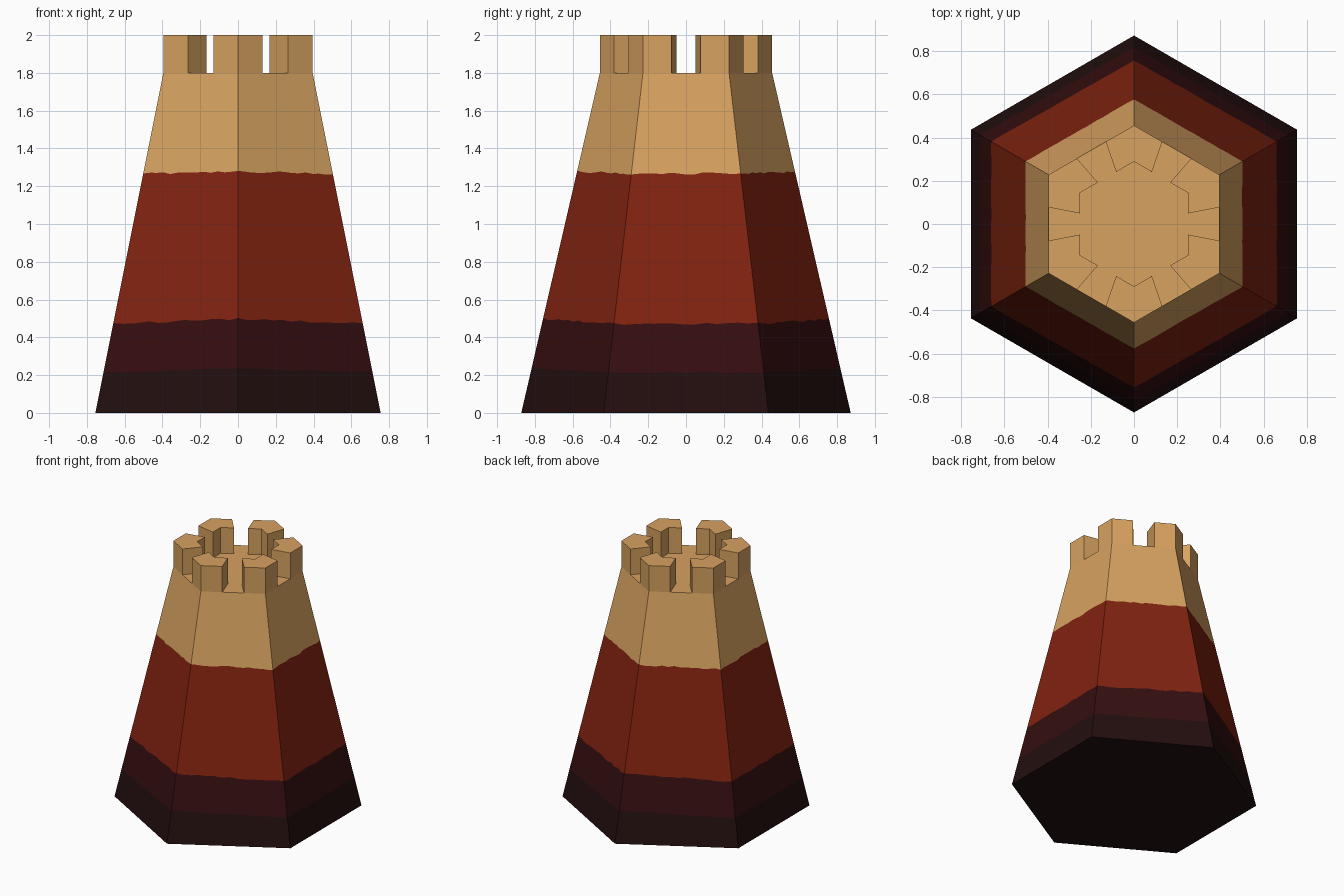
import bpy, bmesh, math, random
from mathutils import Vector

if "Cube" in bpy.data.objects:
    bpy.data.objects.remove(bpy.data.objects["Cube"])

random.seed(4)
R_BASE, R_TOP, Z_ROOF, Z_TOP = 0.872, 0.456, 1.8, 2.0
SEG = 14  # pieces per side along the uneven colour edges


def material(name, rgb):
    m = bpy.data.materials.new(name)
    m.diffuse_color = (*rgb, 1)
    m.use_nodes = True
    m.node_tree.nodes["Principled BSDF"].inputs["Base Color"].default_value = m.diffuse_color
    return m


sand = material("sandstone", (0.68, 0.36, 0.118))
red = material("brick_red", (0.22, 0.0165, 0.005))
maroon = material("dark_maroon", (0.036, 0.0044, 0.005))
black = material("near_black", (0.017, 0.0046, 0.0046))


def finish(bm, name, mats):
    bmesh.ops.recalc_face_normals(bm, faces=bm.faces)
    me = bpy.data.meshes.new(name)
    bm.to_mesh(me)
    bm.free()
    for m in mats:
        me.materials.append(m)
    ob = bpy.data.objects.new(name, me)
    bpy.context.collection.objects.link(ob)
    return ob


def polar(r, deg, z=0.0):
    a = math.radians(deg)
    return Vector((r * math.cos(a), r * math.sin(a), z))


# Tapered hexagonal tower: rows of points on the flat sides, one band per colour
bm = bmesh.new()
rows = []
# (height, lift towards the front and back corners, unevenness)
for z0, lift, rough in [(0, 0, 0), (0.214, 0.022, 0.003), (0.472, 0.026, 0.006),
                        (1.266, 0.01, 0.006), (Z_ROOF, 0, 0)]:
    row = []
    for side in range(6):
        a = polar(1, 30 + 60 * side)
        b = polar(1, 90 + 60 * side)
        for i in range(SEG):
            p = a.lerp(b, i / SEG)
            z = z0 + lift * max(0, (abs(p.y) - 0.5) / 0.5) + random.uniform(-rough, rough)
            r = R_BASE + (R_TOP - R_BASE) * z / Z_ROOF
            row.append(bm.verts.new((p.x * r, p.y * r, z)))
    rows.append(row)
n = 6 * SEG
for band in range(4):
    lo, hi = rows[band], rows[band + 1]
    for i in range(n):
        j = (i + 1) % n
        bm.faces.new((lo[i], lo[j], hi[j], hi[i])).material_index = band
bm.faces.new(rows[0][::-1])
finish(bm, "tower_body", [black, maroon, red, sand])

# Roof floor and six corner merlons with radial gaps in the middle of each side
bm = bmesh.new()
AP_OUT, AP_IN = R_TOP * math.cos(math.pi / 6), 0.25
R_IN = AP_IN / math.cos(math.pi / 6)


def gap_point(apothem, half, side_deg, sign, z):
    return polar(apothem, side_deg, z) + polar(half * sign, side_deg + 90)


floor = []
for k in range(6):
    c = 30 + 60 * k  # corner direction
    outline = lambda z: [bm.verts.new(p) for p in (
        gap_point(AP_IN, 0.049, c - 30, 1, z),
        gap_point(AP_OUT, 0.077, c - 30, 1, z),
        polar(R_TOP, c, z),
        gap_point(AP_OUT, 0.077, c + 30, -1, z),
        gap_point(AP_IN, 0.049, c + 30, -1, z),
        polar(R_IN, c, z))]
    lo, hi = outline(Z_ROOF), outline(Z_TOP)
    bm.faces.new(hi)
    for i in range(6):
        j = (i + 1) % 6
        bm.faces.new((lo[i], lo[j], hi[j], hi[i]))
    floor += [lo[1], lo[0], lo[5], lo[4], lo[3]]
bm.faces.new(floor)
finish(bm, "battlements", [sand])
